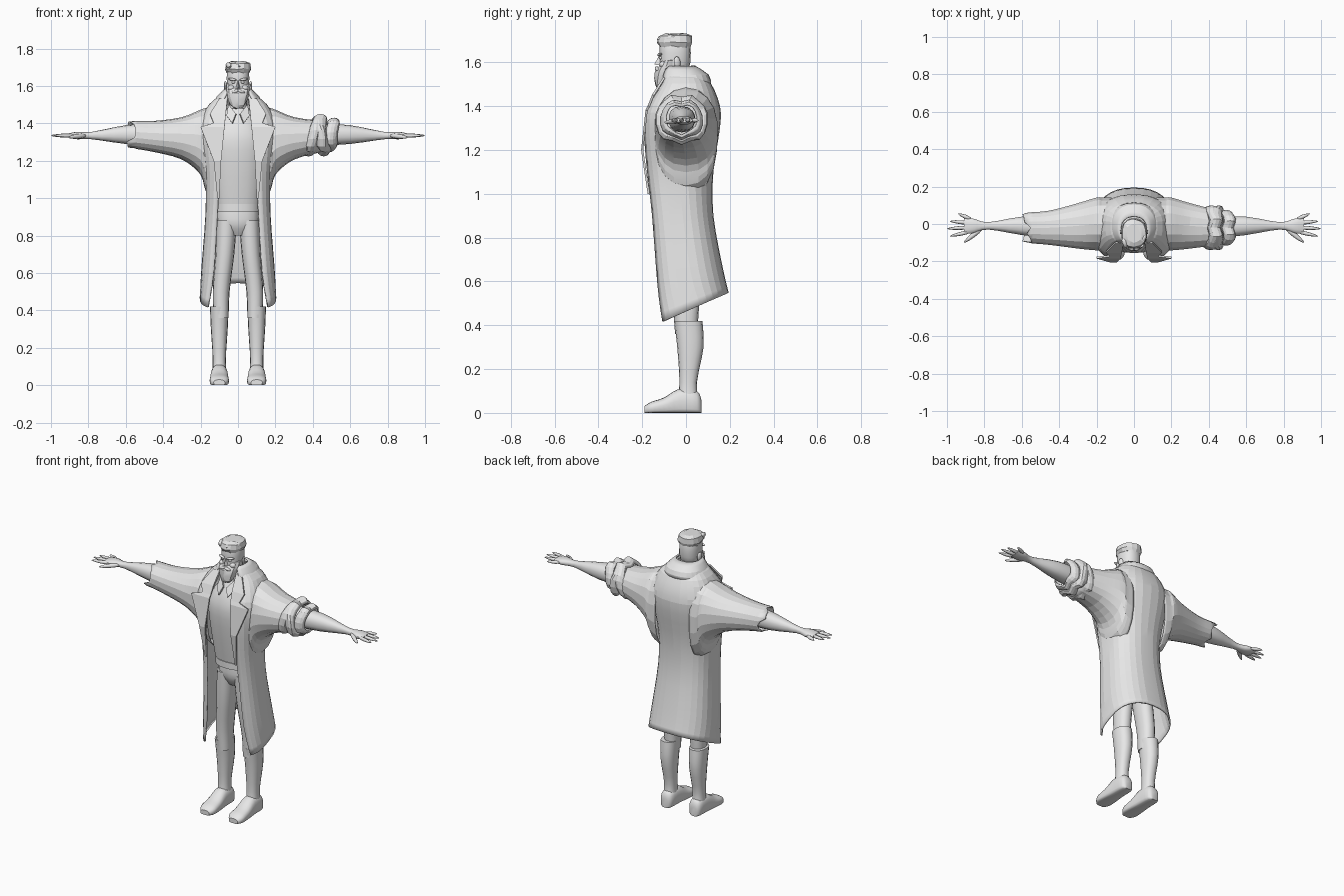
import bpy, bmesh, math, random
from mathutils import Vector, Euler

random.seed(4)
if "Cube" in bpy.data.objects:
    bpy.data.objects.remove(bpy.data.objects["Cube"], do_unlink=True)

grey = bpy.data.materials.new("pale grey")
grey.use_nodes = True
grey.diffuse_color = (.8, .8, .8, 1)
grey.node_tree.nodes["Principled BSDF"].inputs["Base Color"].default_value = grey.diffuse_color


def finish(name, bm, thick=0, smooth=0):
    """Turn a bmesh into a shaded object, optionally given thickness."""
    bmesh.ops.recalc_face_normals(bm, faces=bm.faces)
    mesh = bpy.data.meshes.new(name)
    bm.to_mesh(mesh)
    bm.free()
    mesh.materials.append(grey)
    ob = bpy.data.objects.new(name, mesh)
    bpy.context.collection.objects.link(ob)
    if thick:
        modifier = ob.modifiers.new("thickness", "SOLIDIFY")
        modifier.thickness, modifier.offset = thick, 0
    if smooth:
        bpy.ops.object.select_all(action="DESELECT")
        ob.select_set(True)
        bpy.context.view_layer.objects.active = ob
        bpy.ops.object.shade_smooth_by_angle(angle=math.radians(smooth))


def curve_through(keys, steps):
    """Smoothly fill in extra rows between the key rows."""
    rows, last = [], len(keys) - 1
    keys = [Vector(key) for key in keys]
    for i in range(last):
        before, start, end, after = keys[max(i - 1, 0)], keys[i], keys[i + 1], keys[min(i + 2, last)]
        for step in range(steps):
            t = step / steps
            leave, arrive = (end - before) / 2, (after - start) / 2
            ease = t * t * (3 - 2 * t)
            rows.append(start.lerp(end, ease) + leave * (t * (1 - t) ** 2) - arrive * (t * t * (1 - t)))
    return rows + [keys[last]]


def loft(name, keys, axis="z", steps=3, n=16, low=2.3, side=1, open_ends=False,
         thick=0, smooth=40, warp=None):
    """Skin rings of (position, centre u, centre v, radius u, radius v) along an axis.
    A sixth value is the half width of an opening on the low v side."""
    bm = bmesh.new()
    loops = []
    split = len(keys[0]) > 5
    for row in curve_through(keys, steps):
        pos, cu, cv, ru, rv = row[:5]
        cut = math.asin((row[5] / ru) ** (low / 2)) if split else 0
        loop = []
        for k in range(n):
            t = k / (n - 1) if split else k / n
            angle = cut - math.pi / 2 + t * (math.tau - 2 * cut)
            c, s = math.cos(angle), math.sin(angle)
            power = 2 / (low if s < 0 else 2.3)
            u = cu + ru * math.copysign(abs(c) ** power, c)
            v = cv + rv * math.copysign(abs(s) ** power, s)
            co = Vector({"z": (u, v, pos), "x": (pos, u, v), "y": (u, pos, v)}[axis])
            if warp:
                warp(co)
            co.x *= side
            loop.append(bm.verts.new(co))
        loops.append(loop)
    for lower, upper in zip(loops, loops[1:]):
        for k in range(n - 1 if split else n):
            j = (k + 1) % n
            bm.faces.new((lower[k], lower[j], upper[j], upper[k]))
    if not (open_ends or split):
        bm.faces.new(loops[0])
        bm.faces.new(loops[-1])
    finish(name, bm, thick, smooth)


def central(name, rows, **options):
    """Loft centred on the body, from rows of (z, y, half width, half depth, ...)."""
    loft(name, [(row[0], 0, *row[1:]) for row in rows], **options)


def rod(name, start, end, radius, taper):
    """Rounded finger between two points."""
    start, end = Vector(start), Vector(end)
    turn = (end - start).to_track_quat("Z", "Y")
    bm = bmesh.new()
    bmesh.ops.create_uvsphere(bm, u_segments=8, v_segments=6, radius=1)
    for vert in bm.verts:
        t = (vert.co.z + 1) / 2
        across = Vector((vert.co.x, vert.co.y, 0)) * radius * (1 - t * taper)
        vert.co = start.lerp(end, t) + turn @ across
    finish(name, bm, smooth=60)


def ball(name, loc, size, rot=(0, 0, 0), segments=10):
    bm = bmesh.new()
    bmesh.ops.create_uvsphere(bm, u_segments=segments, v_segments=segments // 2 + 1, radius=1)
    turn = Euler(rot).to_matrix()
    for vert in bm.verts:
        vert.co = turn @ (vert.co * Vector(size)) + Vector(loc)
    finish(name, bm, smooth=50)


def raise_hem(co):
    co.z += max(0, .9 - co.z) * .9 * (co.y + .12)


def tear_edge(co):
    if co.x > .56:
        co.x += random.uniform(-.03, .03)


def roughen(co):
    co += Vector([random.uniform(-.003, .003) for _ in co])


# Shirt, belt and hips
central("shirt", [(.94, -.02, .12, .09), (1.2, -.03, .15, .12),
                  (1.35, -.03, .15, .12), (1.48, -.03, .06, .06)], n=20)
central("belt", [(.93, -.02, .12, .1), (.97, -.02, .12, .1)], steps=1, n=20)
central("hips", [(.8, 0, .06, .06), (.86, -.01, .11, .08), (.94, -.01, .11, .08)])

# Long coat: open front, hem rising towards the back
central("coat_body", [(.41, .03, .2, .16, .16), (.6, .01, .19, .15, .13),
                      (.9, -.02, .17, .14, .11), (1.1, -.03, .17, .15, .1),
                      (1.3, -.02, .2, .17, .09), (1.4, -.01, .2, .16, .08),
                      (1.5, 0, .15, .11, .06), (1.56, -.02, .07, .07, .05)],
        n=25, low=3.5, thick=.01, smooth=8, warp=raise_hem)
central("coat_collar", [(1.5, -.01, .13, .12, .09), (1.54, -.01, .11, .11, .07),
                        (1.58, -.03, .07, .07, .05)], steps=2, n=19, thick=.01, smooth=15)

# Sleeves flare into the coat body; the right one is longer, with a torn edge
sleeve = [(.12, 0, 1.25, .14, .25), (.17, 0, 1.26, .14, .22), (.2, 0, 1.3, .14, .17),
          (.3, -.01, 1.32, .12, .11), (.45, -.02, 1.33, .09, .08), (.57, -.02, 1.34, .08, .07)]
cloth = dict(axis="x", n=18, open_ends=True, thick=.006, smooth=8)
loft("left_sleeve", sleeve[:-1], **cloth)
loft("right_sleeve", sleeve, side=-1, warp=tear_edge, **cloth)

# Rolled-up folds on the left sleeve
for x, radius, tilt in ((.41, .1, .25), (.45, .1, -.15), (.5, .08, .1)):
    def crumple(co):
        wave = .007 * math.sin(co.y * 70)
        co.x += (co.z - 1.34) * tilt + wave
        co.z += wave

    arc = [math.pi * i / 6 for i in range(7)]
    swell = [radius * (.8 + .27 * math.sin(a)) for a in arc]
    loft("sleeve_fold", [(x - .03 * math.cos(a), -.02, 1.34, r * 1.1, r) for a, r in zip(arc, swell)],
         steps=1, warp=crumple, **cloth)

for side, label in ((1, "left"), (-1, "right")):
    # Notched lapel strip lying on the coat front
    bm = bmesh.new()
    edge = []
    for z, outer, y in ((1, .11, -.17), (1.2, .13, -.2), (1.38, .2, -.18),
                        (1.4, .13, -.17), (1.45, .15, -.15), (1.53, .1, -.1)):
        inner = .1 - .1 * max(0, z - 1.1)
        edge.append([bm.verts.new((side * x, y, z)) for x in (inner, outer)])
    for here, above in zip(edge, edge[1:]):
        bm.faces.new(here + above[::-1])
    finish(label + "_lapel", bm, thick=.01)

    # Shirt collar point
    bm = bmesh.new()
    bm.faces.new([bm.verts.new((side * x, y, z)) for x, y, z in
                  ((.05, -.09, 1.5), (.06, -.12, 1.44), (.03, -.15, 1.4), (.01, -.13, 1.45))])
    finish(label + "_shirt_collar", bm, thick=.01)

    # Forearm running into a flat palm
    loft(label + "_forearm_and_palm",
         [(.42, -.02, 1.34, .06, .06), (.6, -.01, 1.34, .05, .05), (.78, -.01, 1.335, .02, .02),
          (.86, -.01, 1.335, .04, .02), (.91, -.01, 1.335, .04, .01)], axis="x", n=14, side=side)

    # Spread fingers and thumb
    for i, finger in enumerate(("index", "middle", "ring", "little")):
        rod(label + "_" + finger + "_finger", (side * .87, .022 * i - .04, 1.335),
            (side * (1 - .015 * (i - 1) ** 2), .04 * i - .065, 1.335), radius=.013, taper=.4)
    rod(label + "_thumb", (side * .81, -.02, 1.335), (side * .91, -.1, 1.325), radius=.016, taper=.4)

    # Trouser leg, boot shaft and foot
    loft(label + "_trouser_leg", [(.36, .09, 0, .04, .05), (.5, .09, 0, .045, .06),
                                  (.7, .07, -.01, .05, .07), (.88, .06, -.01, .055, .08)], side=side)
    loft(label + "_boot_shaft", [(.05, .1, .01, .04, .05), (.14, .1, .01, .035, .04),
                                 (.3, .1, .02, .045, .06), (.42, .1, .01, .05, .065)], side=side)
    foot = [(.07, .02, .03), (.05, .04, .05), (-.03, .045, .055),
            (-.1, .05, .035), (-.16, .05, .025), (-.19, .03, .015)]
    loft(label + "_foot", [(y, .1, high, wide, high) for y, wide, high in foot],
         axis="y", low=5, side=side)

    # Ear, eye, brow, moustache and cheek
    ball(label + "_ear", (side * .067, -.04, 1.6), (.008, .016, .027), (.15, 0, side * .35))
    ball(label + "_eye", (side * .025, -.115, 1.62), (.011, .008, .007))
    ball(label + "_brow", (side * .03, -.12, 1.635), (.025, .01, .007), (0, side * -.15, side * .25))
    ball(label + "_moustache", (side * .017, -.13, 1.57), (.022, .011, .009), (0, side * .35, side * .3))
    ball(label + "_cheek", (side * .036, -.105, 1.59), (.02, .017, .016))

# Neck, head, beard and nose
central("neck", [(1.43, -.02, .05, .05), (1.57, -.03, .045, .05)], steps=1)
central("head", [(1.52, -.08, .03, .03), (1.55, -.06, .05, .06), (1.6, -.05, .06, .07),
                 (1.68, -.05, .06, .07), (1.7, -.05, .05, .06)], steps=2, n=18)
central("beard", [(1.48, -.12, .015, .01), (1.5, -.11, .04, .03),
                  (1.56, -.09, .06, .05), (1.61, -.07, .065, .03)],
        steps=2, n=14, smooth=25, warp=roughen)
bm = bmesh.new()
nose = [bm.verts.new(co) for co in ((0, -.12, 1.635), (-.014, -.115, 1.585),
                                    (.014, -.115, 1.585), (0, -.145, 1.59))]
bmesh.ops.convex_hull(bm, input=nose)
finish("nose", bm)

# Swept flat-topped hair with loose locks
central("hair", [(1.67, -.05, .06, .07), (1.69, -.05, .07, .08),
                 (1.72, -.05, .065, .075), (1.73, -.05, .04, .05)],
        steps=1, n=14, smooth=15, warp=roughen)
for i in range(6):
    ball("hair_lock", (.02 * i - .05, -.1 + .01 * (i % 3), 1.71), (.014, .034, .016),
         (.2, 0, .3 - i * .15), segments=6)
